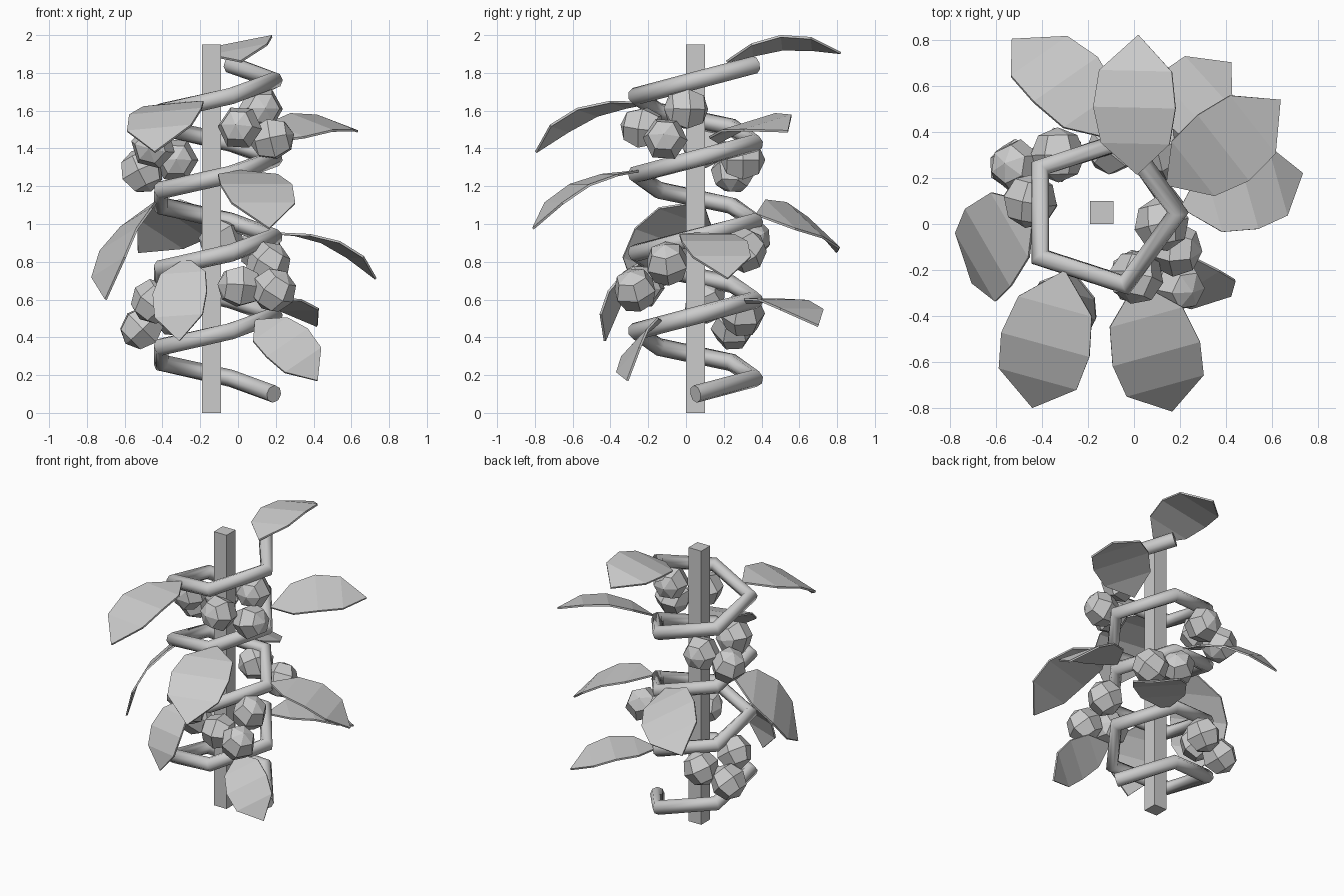
import bpy, bmesh, math, random
from mathutils import Vector, Euler

if "Cube" in bpy.data.objects:
    bpy.data.objects.remove(bpy.data.objects["Cube"])

random.seed(4)
CX, CY = -0.14, 0.05


def add_object(name, bm):
    mesh = bpy.data.meshes.new(name)
    bm.to_mesh(mesh)
    bm.free()
    ob = bpy.data.objects.new(name, mesh)
    bpy.context.collection.objects.link(ob)
    return ob


# Square support post
bpy.ops.mesh.primitive_cube_add(size=1, location=(CX, CY, 0.975))
post = bpy.context.object
post.name = "post"
post.scale = (0.1, 0.1, 1.95)

# Vine: five-sided helix swept with a round section
curve = bpy.data.curves.new("vine", "CURVE")
curve.dimensions = "3D"
curve.bevel_depth = 0.047
curve.bevel_resolution = 2
curve.use_fill_caps = True
spline = curve.splines.new("POLY")
spline.points.add(21)
for i, p in enumerate(spline.points):
    a = math.radians(72 * i)
    p.co = (CX + 0.33 * math.cos(a), CY + 0.33 * math.sin(a), 0.1 + 0.083 * i, 1)
spline.use_smooth = True
vine = bpy.data.objects.new("vine", curve)
bpy.context.collection.objects.link(vine)


# Leaf: a pointed blade arched between its base and its tip
def leaf(n, base, tip, up):
    base, tip = Vector(base), Vector(tip)
    chord = tip - base
    length = chord.length
    side = Vector(up).cross(chord).normalized()
    normal = chord.cross(side).normalized()
    stations = [(0.0, 0.0, 0.0), (0.23, 0.25, 0.085), (0.49, 0.3, 0.13),
                (0.75, 0.265, 0.1), (1.0, 0.0, 0.0)]
    bm = bmesh.new()
    rows = []
    for t, w, b in stations:
        c = base + chord * t + normal * b * length
        offsets = (0,) if w == 0 else (-w * length, w * length)
        rows.append([bm.verts.new(c + side * o) for o in offsets])
    for r0, r1 in zip(rows, rows[1:]):
        bm.faces.new(r0 + r1[::-1])
    bmesh.ops.recalc_face_normals(bm, faces=bm.faces)
    ob = add_object(f"leaf_{n}", bm)
    mod = ob.modifiers.new("thickness", "SOLIDIFY")
    mod.thickness = 0.012
    mod.offset = 0


leaves = [
    ((0.015, 0.215, 1.86), (0.02, 0.82, 1.905), (-0.042, -0.02, 0.21)),
    ((-0.1, 0.37, 1.05), (-0.53, 0.80, 0.85), (0.035, 0.11, 0.17)),
    ((0.0, 0.32, 0.58), (0.42, 0.70, 0.46), (0.022, 0.023, 0.15)),
    ((0.14, 0.17, 1.43), (0.635, 0.54, 1.49), (0.012, -0.046, 0.18)),
    ((0.2, 0.07, 0.95), (0.73, 0.22, 0.71), (0.072, 0.02, 0.17)),
    ((-0.43, 0.09, 1.12), (-0.70, -0.255, 0.6), (-0.125, -0.04, 0.09)),
    ((-0.3, -0.2, 1.64), (-0.44, -0.795, 1.38), (-0.043, -0.086, 0.21)),
    ((0.01, -0.25, 1.28), (0.165, -0.81, 0.975), (0.028, -0.1, 0.21)),
    ((0.09, -0.13, 0.49), (0.42, -0.31, 0.17), (0.019, -0.107, 0.071)),
    ((-0.27, -0.2, 0.82), (-0.31, -0.43, 0.38), (-0.044, -0.132, 0.073)),
]
for n, (base, tip, up) in enumerate(leaves, 1):
    leaf(n, base, tip, up)

# Faceted berries in clusters along the vine
berries = [
    (-0.51, 0.25, 0.45), (-0.33, 0.30, 0.52), (-0.45, 0.10, 0.59),
    (0.01, -0.23, 0.67), (0.19, -0.27, 0.65), (0.16, -0.10, 0.79),
    (0.12, 0.31, 0.86), (-0.09, 0.33, 0.92),
    (-0.51, 0.25, 1.28), (-0.33, 0.30, 1.34), (-0.45, 0.10, 1.41),
    (0.01, -0.23, 1.51), (0.18, -0.11, 1.45), (0.12, 0.0, 1.61),
]
for n, pos in enumerate(berries, 1):
    bm = bmesh.new()
    bmesh.ops.create_uvsphere(bm, u_segments=6, v_segments=4, radius=0.12)
    ob = add_object(f"berry_{n}", bm)
    ob.location = pos
    ob.rotation_euler = Euler([random.uniform(0, math.pi) for _ in range(3)])
